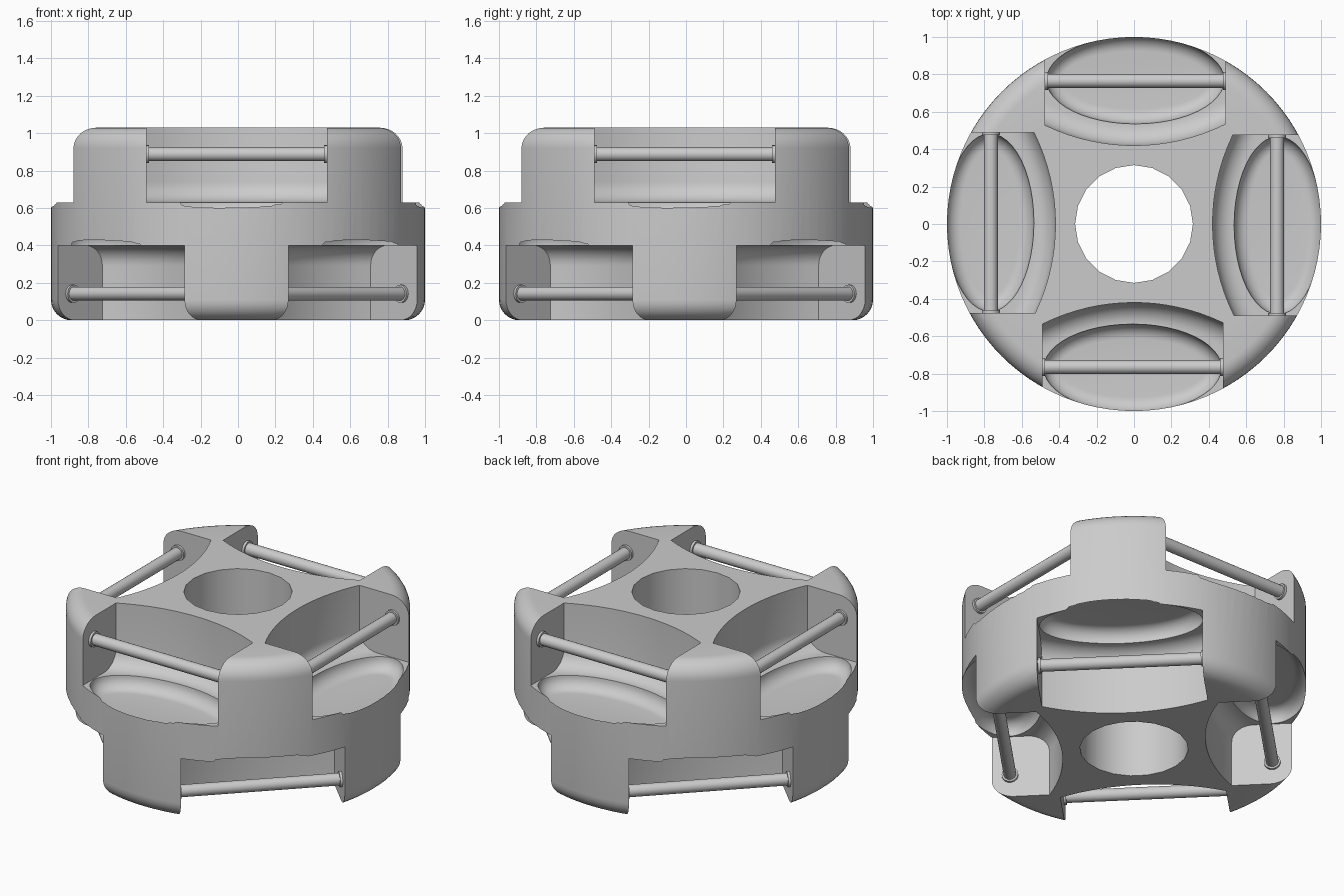
import bpy, bmesh, math
from mathutils import Matrix, Vector

if "Cube" in bpy.data.objects:
    bpy.data.objects.remove(bpy.data.objects["Cube"], do_unlink=True)

HEIGHT = 1.03
X0, X1 = -0.49, 0.475          # pocket side walls
BAR_Y, BAR_Z = -0.765, 0.888
FILLET = 0.11

grey = bpy.data.materials.new("light grey")
grey.use_nodes = True
grey.diffuse_color = (0.6, 0.6, 0.6, 1)
grey.node_tree.nodes["Principled BSDF"].inputs["Base Color"].default_value = (0.6, 0.6, 0.6, 1)


def finish(name, bm):
    bmesh.ops.recalc_face_normals(bm, faces=bm.faces)
    mesh = bpy.data.meshes.new(name)
    bm.to_mesh(mesh)
    bm.free()
    mesh.materials.append(grey)
    ob = bpy.data.objects.new(name, mesh)
    bpy.context.collection.objects.link(ob)
    return ob


def loft(bm, rings, matrix=Matrix()):
    """Closed solid through rings of equal point count."""
    loops = [[bm.verts.new(matrix @ Vector(p)) for p in ring] for ring in rings]
    n = len(loops[0])
    for a, b in zip(loops, loops[1:]):
        for i in range(n):
            j = (i + 1) % n
            bm.faces.new((a[i], a[j], b[j], b[i]))
    bm.faces.new(loops[0][::-1])
    bm.faces.new(loops[-1])


def circle(rx, ry, z, n, cx=0.0, cy=0.0):
    return [(cx + rx * math.cos(math.tau * i / n), cy + ry * math.sin(math.tau * i / n), z)
            for i in range(n)]


def round_steps(radius, count=8):
    """Inset and height pairs of a quarter round, from the flat to the wall."""
    for i in range(count + 1):
        t = math.pi / 2 * i / count
        yield radius * (1 - math.sin(t)), radius * (1 - math.cos(t))


def pocket_ring(inset, z, n=16):
    arc = []
    for i in range(n + 1):
        x = X0 + (X1 - X0) * i / n
        arc.append((x, -1.52 + math.sqrt((1.1 - inset) ** 2 - x * x), z))
    return arc + [(X1, -1.2, z), (X0, -1.2, z)]


# Four placements on top, four flipped underneath and turned by 45 degrees
flip = Matrix.Translation((0, 0, HEIGHT)) @ Matrix.Diagonal((1, 1, -1, 1))
places = []
for k in range(4):
    places.append(("upper", Matrix.Rotation(math.pi / 2 * k, 4, "Z")))
    places.append(("lower", Matrix.Rotation(math.pi / 2 * k + math.pi / 4, 4, "Z") @ flip))

# Body: disc with rounded rims
bm = bmesh.new()
low = [(1 - d, h) for d, h in round_steps(FILLET)]
profile = low + [(r, HEIGHT - h) for r, h in reversed(low)]
loft(bm, [circle(r, r, z, 96) for r, z in profile])
body = finish("wheel_body", bm)

# Cutter for the centre bore and the roller pockets
bm = bmesh.new()
loft(bm, [circle(0.315, 0.315, z, 20) for z in (-0.2, HEIGHT + 0.2)])
for _, m in places:
    rings = [pocket_ring(d, 0.63 + h) for d, h in round_steps(FILLET)]
    loft(bm, rings + [pocket_ring(0, 1.2)], m)
pockets = finish("pocket_cutter", bm)

# Cutter for the oval dishes in the pocket floors
bm = bmesh.new()
for _, m in places:
    rings = [circle(0.475 - d, 0.235 - d, 0.55 + h, 48, -0.0075, -0.77)
             for d, h in round_steps(0.08)]
    loft(bm, rings + [circle(0.475, 0.235, 0.66, 48, -0.0075, -0.77)], m)
dishes = finish("dish_cutter", bm)

bpy.context.view_layer.objects.active = body
for cutter in (pockets, dishes):
    cutter.hide_render = True
    mod = body.modifiers.new(cutter.name, "BOOLEAN")
    mod.operation = "DIFFERENCE"
    mod.solver = "EXACT"
    mod.object = cutter
    bpy.ops.object.modifier_apply(modifier=mod.name)
    bpy.data.objects.remove(cutter, do_unlink=True)

# Axle rods with a small collar at each wall
parts = [body]
for k, (side, m) in enumerate(places):
    bm = bmesh.new()
    for xa, xb, r in ((X0 - 0.01, X1 + 0.01, 0.037),
                      (X0 - 0.01, X0 + 0.015, 0.048),
                      (X1 - 0.015, X1 + 0.01, 0.048)):
        rings = [[(x, BAR_Y + p[0], BAR_Z + p[1]) for p in circle(r, r, 0, 20)]
                 for x in (xa, xb)]
        loft(bm, rings, m)
    parts.append(finish(f"{side}_axle_{k // 2 + 1}", bm))

# Smooth shading with sharp edges kept
bpy.ops.object.select_all(action="DESELECT")
for ob in parts:
    ob.select_set(True)
bpy.context.view_layer.objects.active = body
bpy.ops.object.shade_smooth_by_angle(angle=math.radians(30))
